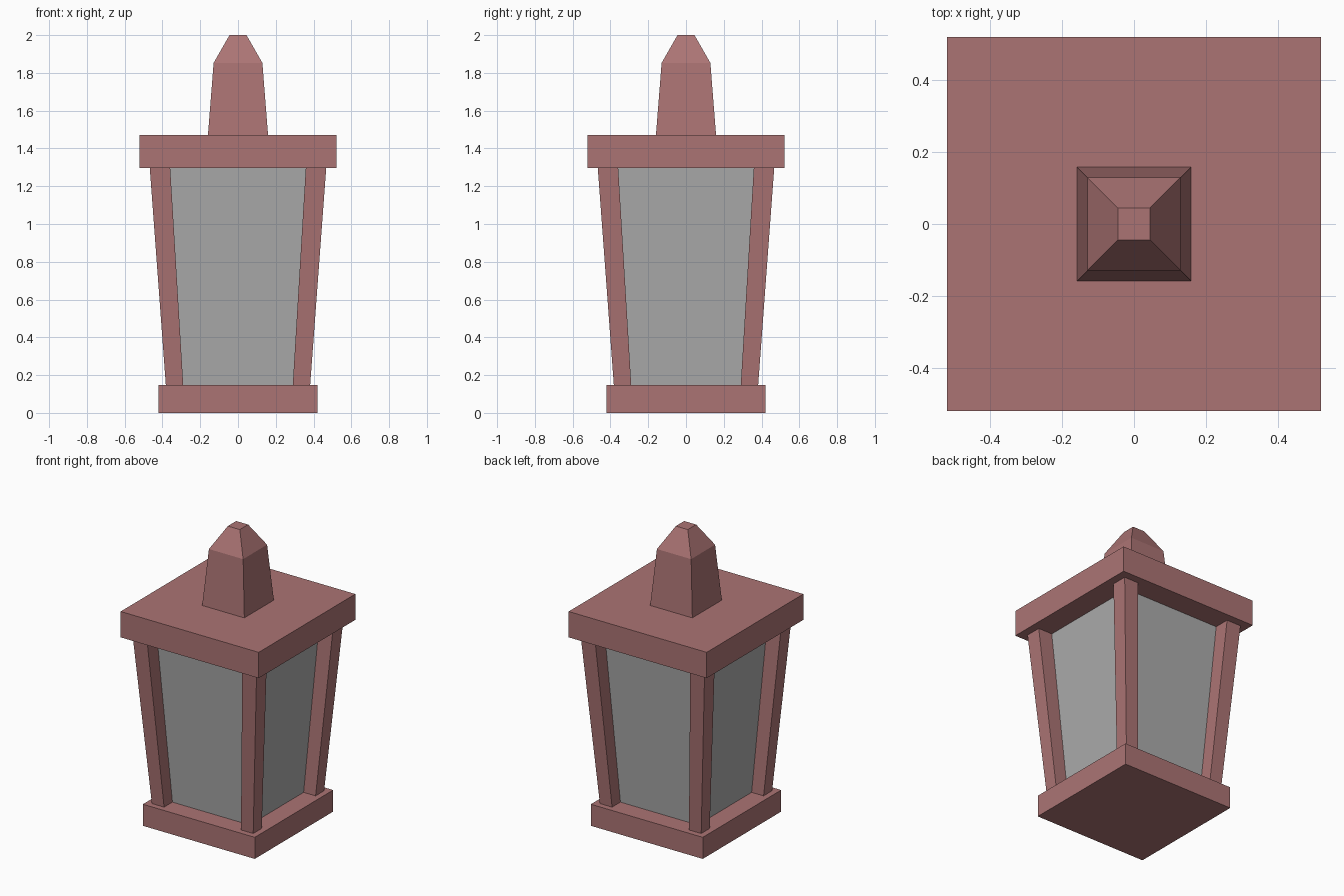
import bpy, bmesh

if "Cube" in bpy.data.objects:
    bpy.data.objects.remove(bpy.data.objects["Cube"])


def material(name, r, g, b):
    m = bpy.data.materials.new(name)
    m.diffuse_color = (r, g, b, 1)
    m.use_nodes = True
    m.node_tree.nodes["Principled BSDF"].inputs["Base Color"].default_value = m.diffuse_color
    return m


metal = material("painted_metal", 0.41, 0.175, 0.175)
pane = material("dark_glass", 0.41, 0.41, 0.41)


def loft(name, rings, mat):
    """Solid through square rings given as (centre x, centre y, half size, z)."""
    bm = bmesh.new()
    loops = [[bm.verts.new((x + sx * h, y + sy * h, z))
              for sx, sy in ((-1, -1), (1, -1), (1, 1), (-1, 1))]
             for x, y, h, z in rings]
    bm.faces.new(loops[0][::-1])
    bm.faces.new(loops[-1])
    for a, b in zip(loops, loops[1:]):
        for i in range(4):
            j = (i + 1) % 4
            bm.faces.new((a[i], a[j], b[j], b[i]))
    mesh = bpy.data.meshes.new(name)
    bm.to_mesh(mesh)
    bm.free()
    mesh.materials.append(mat)
    ob = bpy.data.objects.new(name, mesh)
    bpy.context.collection.objects.link(ob)
    return ob


BASE_TOP, CAP_LOW, CAP_TOP = 0.147, 1.296, 1.472

# base plate and roof slab
loft("base", [(0, 0, 0.422, 0), (0, 0, 0.422, BASE_TOP)], metal)
loft("roof", [(0, 0, 0.5205, CAP_LOW), (0, 0, 0.5205, CAP_TOP)], metal)

# tapered finial on the roof
loft("finial", [(0, 0, 0.159, CAP_TOP), (0, 0, 0.129, 1.853), (0, 0, 0.045, 2.0)], metal)

# four corner posts leaning outward
for sx, side in ((-1, "left"), (1, "right")):
    for sy, end in ((-1, "front"), (1, "back")):
        loft(f"post_{end}_{side}",
             [(sx * 0.336, sy * 0.336, 0.046, BASE_TOP),
              (sx * 0.413, sy * 0.413, 0.054, CAP_LOW)], metal)

# flared glass body between the posts
loft("glass", [(0, 0, 0.292, BASE_TOP), (0, 0, 0.362, CAP_LOW)], pane)
